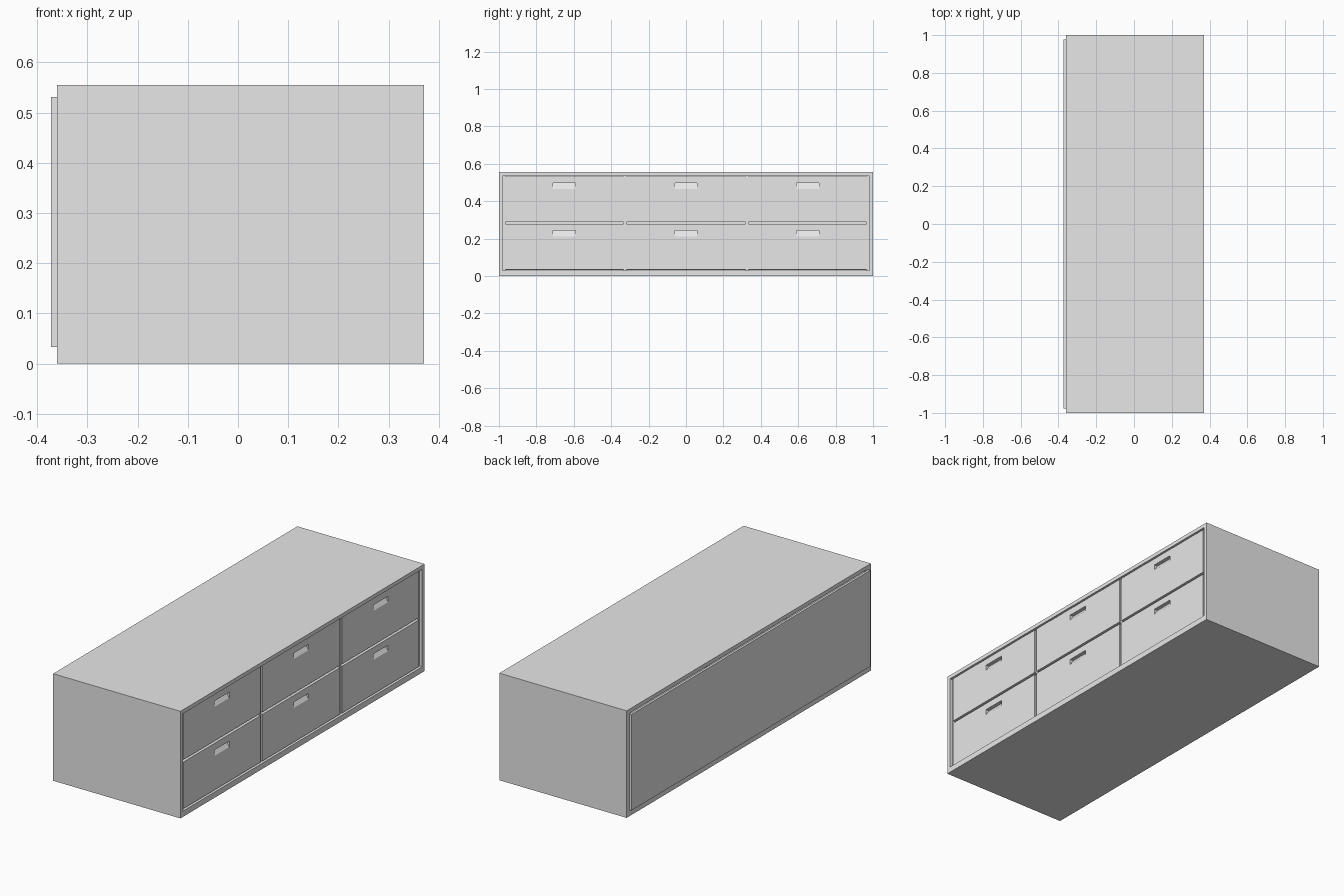
import bpy, bmesh

if "Cube" in bpy.data.objects:
    bpy.data.objects.remove(bpy.data.objects["Cube"])

paint = bpy.data.materials.new("light_grey")
paint.diffuse_color = (0.8, 0.8, 0.8, 1)
paint.use_nodes = True
paint.node_tree.nodes["Principled BSDF"].inputs["Base Color"].default_value = paint.diffuse_color


def mesh_object(name, bm):
    bmesh.ops.recalc_face_normals(bm, faces=bm.faces)
    mesh = bpy.data.meshes.new(name)
    bm.to_mesh(mesh)
    bm.free()
    mesh.materials.append(paint)
    ob = bpy.data.objects.new(name, mesh)
    bpy.context.collection.objects.link(ob)
    return ob


def box(name, x0, x1, y0, y1, z0, z1):
    bm = bmesh.new()
    bmesh.ops.create_cube(bm, size=1)
    for v in bm.verts:
        v.co.x = x1 if v.co.x > 0 else x0
        v.co.y = y1 if v.co.y > 0 else y0
        v.co.z = z1 if v.co.z > 0 else z0
    return mesh_object(name, bm)


def prism(name, profile, y0, y1):
    # extrude an xz profile along y
    bm = bmesh.new()
    face = bm.faces.new([bm.verts.new((x, y0, z)) for x, z in profile])
    ext = bmesh.ops.extrude_face_region(bm, geom=[face])
    for g in ext["geom"]:
        if isinstance(g, bmesh.types.BMVert):
            g.co.y = y1
    return mesh_object(name, bm)


BACK, FRONT, TOP = -0.36, 0.37, 0.555
FACE = 0.363          # drawer front plane

# carcass frame
box("top_panel", BACK, FRONT, -1, 1, 0.535, TOP)
box("bottom_panel", BACK, FRONT, -1, 1, 0, 0.03)
box("left_side", BACK, FRONT, -1, -0.98, 0.03, 0.535)
box("right_side", BACK, FRONT, 0.98, 1, 0.03, 0.535)

# thin panel applied on the back
box("back_panel", -0.372, BACK, -0.978, 0.978, 0.033, 0.531)

# posts and rail behind the gaps between drawers
for i, y in enumerate((-0.972, -0.327, 0.327, 0.972)):
    box(f"post_{i}", BACK, 0.355, y - 0.008, y + 0.008, 0.03, 0.535)
box("middle_rail", 0.30, 0.34, -0.97, 0.97, 0.272, 0.295)

# drawer fronts with a sloping finger pull cut in each
for row, (z0, z1) in enumerate(((0.035, 0.277), (0.289, 0.531))):
    for col, (y0, y1) in enumerate(((-0.965, -0.335), (-0.319, 0.319), (0.335, 0.965))):
        front = box(f"drawer_front_{row}_{col}", 0.335, FACE, y0, y1, z0, z1)
        yc, zt = (y0 + y1) / 2, z1 - 0.035
        cutter = prism(f"pull_cutter_{row}_{col}",
                       [(FACE + 0.004, zt - 0.035), (FACE + 0.004, zt), (FACE - 0.02, zt), (FACE, zt - 0.03)],
                       yc - 0.06, yc + 0.06)
        cutter.hide_render = True
        cutter.hide_set(True)
        mod = front.modifiers.new("finger_pull", 'BOOLEAN')
        mod.operation = 'DIFFERENCE'
        mod.solver = 'EXACT'
        mod.object = cutter
